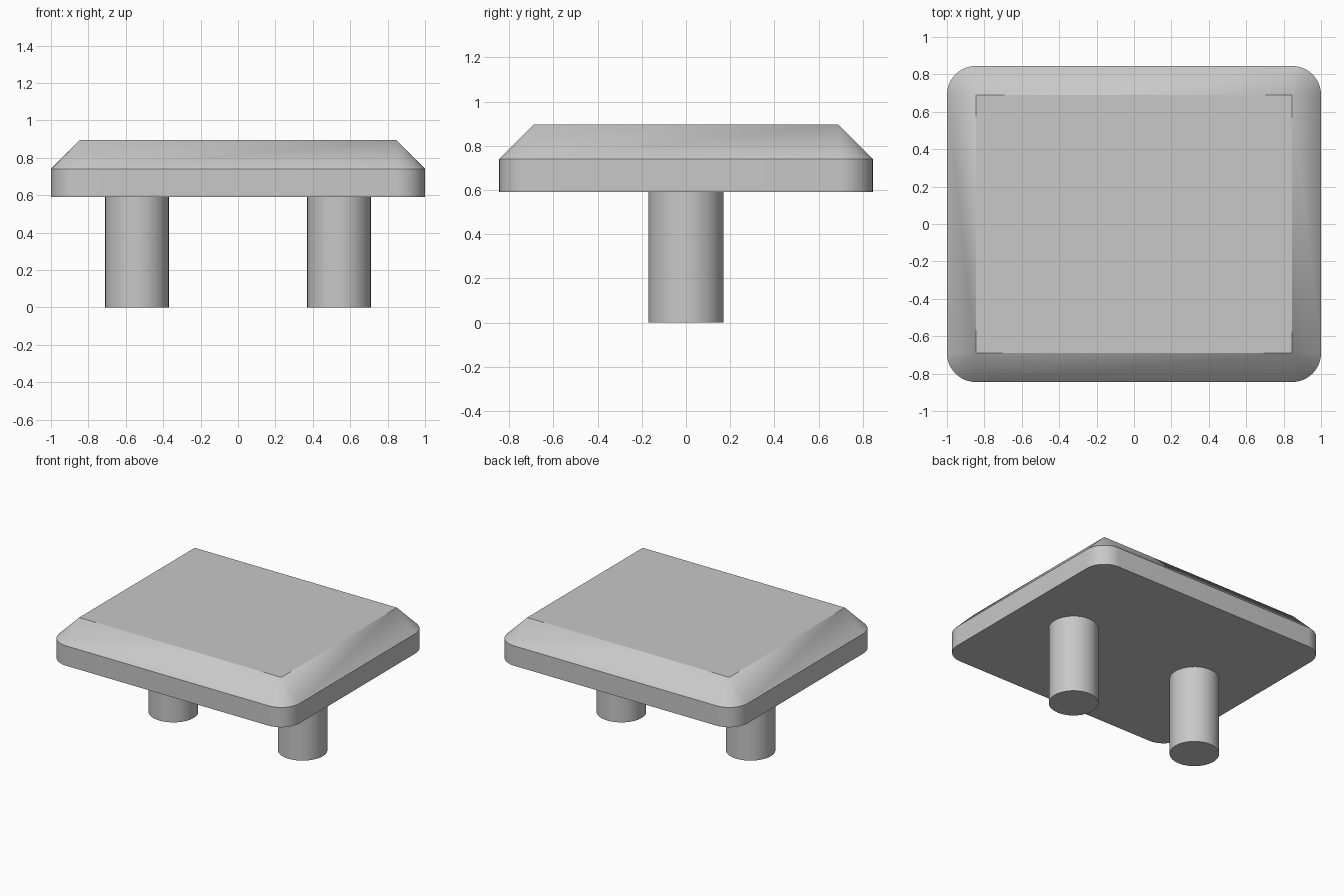
import bpy, bmesh
from math import cos, sin, pi, radians
from mathutils import Vector

cube = bpy.data.objects.get("Cube")
if cube:
    bpy.data.objects.remove(cube, do_unlink=True)

HALF_X, HALF_Y = 1.0, 0.845
BOTTOM, RIM, TOP = 0.59, 0.74, 0.895
RADIUS = 0.155          # corner radius and chamfer width
STEPS = 12              # segments per rounded corner
PEG_X, PEG_RADIUS = 0.54, 0.17

grey = bpy.data.materials.new("plain grey")
grey.use_nodes = True
colour = (0.58, 0.58, 0.58, 1)
grey.diffuse_color = colour
grey.node_tree.nodes["Principled BSDF"].inputs["Base Color"].default_value = colour


def finish(obj):
    """Give the part its material and smooth its rounded sides."""
    obj.data.materials.clear()
    obj.data.materials.append(grey)
    bpy.ops.object.select_all(action='DESELECT')
    obj.select_set(True)
    bpy.context.view_layer.objects.active = obj
    bpy.ops.object.shade_smooth_by_angle(angle=radians(30))


# Plate: rounded rim below, chamfer rising to a sharp-cornered top
bm = bmesh.new()
lower, upper, top, owner = [], [], [], []
for k, (sx, sy) in enumerate([(1, 1), (-1, 1), (-1, -1), (1, -1)]):
    cx, cy = sx * (HALF_X - RADIUS), sy * (HALF_Y - RADIUS)
    top.append(bm.verts.new((cx, cy, TOP)))
    for i in range(STEPS + 1):
        a = (k + i / STEPS) * pi / 2
        x, y = cx + RADIUS * cos(a), cy + RADIUS * sin(a)
        lower.append(bm.verts.new((x, y, BOTTOM)))
        upper.append(bm.verts.new((x, y, RIM)))
        owner.append(top[-1])

count = len(lower)
for i in range(count):
    j = (i + 1) % count
    bm.faces.new((lower[i], lower[j], upper[j], upper[i]))
    if owner[i] is owner[j]:
        bm.faces.new((upper[i], upper[j], owner[i]))
    else:
        bm.faces.new((upper[i], upper[j], owner[j], owner[i]))
bm.faces.new(top)
bm.faces.new(lower[::-1])
mesh = bpy.data.meshes.new("plate")
bm.to_mesh(mesh)
bm.free()
plate = bpy.data.objects.new("plate", mesh)
bpy.context.collection.objects.link(plate)
finish(plate)

# Two round pegs under the plate
for name, side in (("left_peg", 1), ("right_peg", -1)):
    bpy.ops.mesh.primitive_cylinder_add(vertices=48, radius=PEG_RADIUS, depth=BOTTOM,
                                        location=(side * PEG_X, 0, BOTTOM / 2))
    peg = bpy.context.object
    peg.name = name
    finish(peg)
